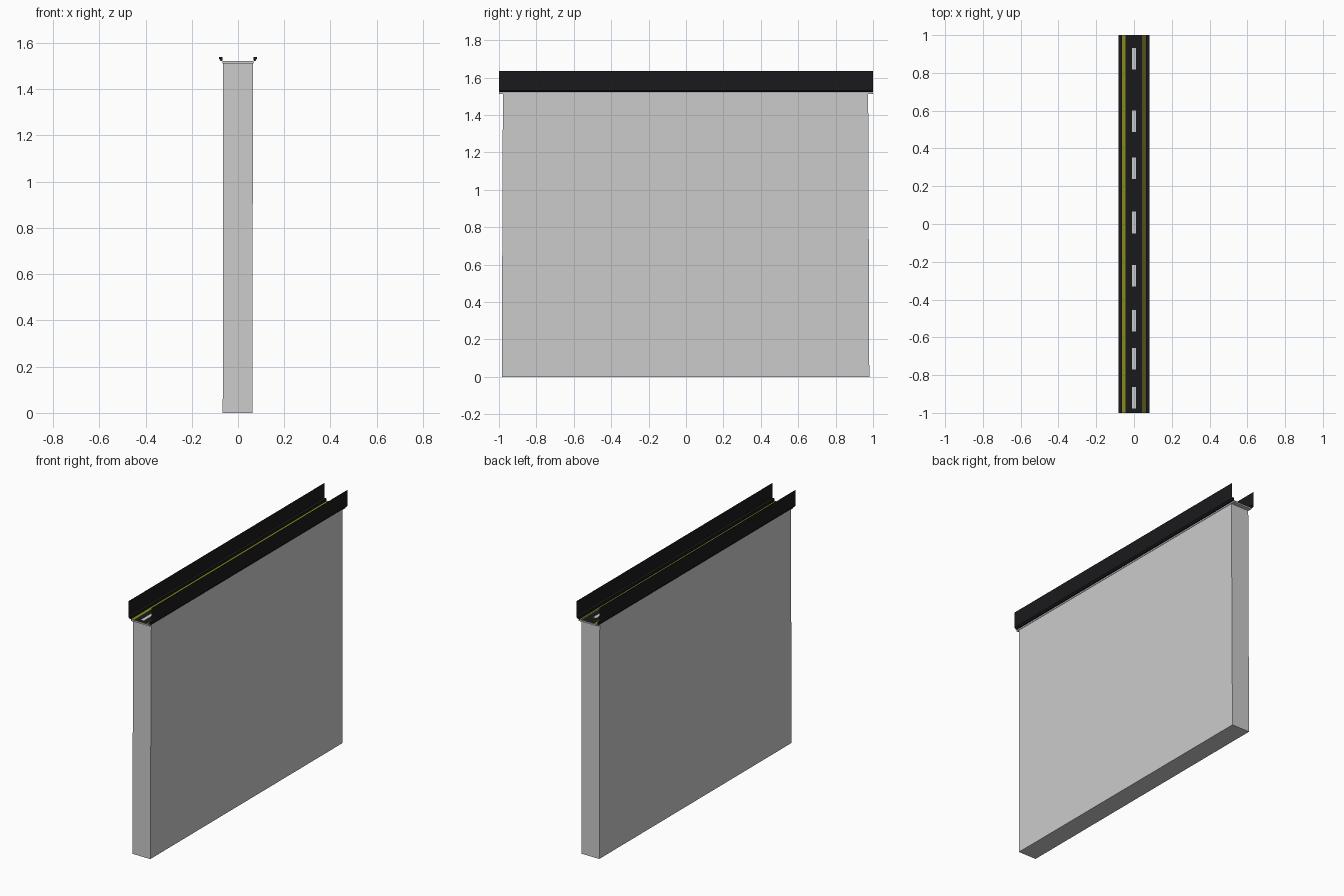
import bpy

if "Cube" in bpy.data.objects:
    bpy.data.objects.remove(bpy.data.objects["Cube"])


def material(name, rgb):
    m = bpy.data.materials.new(name)
    m.diffuse_color = (*rgb, 1)
    m.use_nodes = True
    m.node_tree.nodes["Principled BSDF"].inputs["Base Color"].default_value = m.diffuse_color
    return m


black = material("asphalt_black", (0.01, 0.01, 0.012))
yellow = material("line_yellow", (0.25, 0.25, 0.01))


def mesh_object(name, verts, faces, mat=None):
    me = bpy.data.meshes.new(name)
    me.from_pydata(verts, [], faces)
    me.update()
    ob = bpy.data.objects.new(name, me)
    bpy.context.collection.objects.link(ob)
    if mat:
        me.materials.append(mat)
    return ob


def block(name, bottom, top, z0, z1, mat=None):
    """Box whose bottom and top rectangles (x0, x1, y0, y1) may differ."""
    verts = []
    for (x0, x1, y0, y1), z in ((bottom, z0), (top, z1)):
        verts += [(x0, y0, z), (x1, y0, z), (x1, y1, z), (x0, y1, z)]
    faces = [(3, 2, 1, 0), (4, 5, 6, 7)]
    faces += [(i, (i + 1) % 4, (i + 1) % 4 + 4, i + 4) for i in range(4)]
    return mesh_object(name, verts, faces, mat)


def strip(name, x0, x1, y0, y1, z, mat=None):
    return mesh_object(name, [(x0, y0, z), (x1, y0, z), (x1, y1, z), (x0, y1, z)],
                       [(0, 1, 2, 3)], mat)


# Supporting wall, very slightly skewed, and the thin deck slab on it
block("support_wall", (-0.066, 0.062, -0.985, 0.98), (-0.065, 0.065, -0.979, 0.974), 0, 1.512)
block("deck_slab", (-0.067, 0.068, -1, 1), (-0.067, 0.068, -1, 1), 1.512, 1.521)

# Road surface
strip("road_surface", -0.07, 0.07, -1, 1, 1.523, black)

# Kerbs (solid, chamfered underneath) and sheet-thin barriers
for side, s in (("left", -1), ("right", 1)):
    profile = [(0.066, 1.524), (0.074, 1.522), (0.083, 1.532), (0.083, 1.54), (0.066, 1.54)]
    n = len(profile)
    verts = [(s * x, y, z) for y in (-1, 1) for x, z in profile]
    faces = [tuple(range(n)), tuple(range(2 * n - 1, n - 1, -1))]
    faces += [((i + 1) % n, i, i + n, (i + 1) % n + n) for i in range(n)]
    if s < 0:
        faces = [f[::-1] for f in faces]
    mesh_object(side + "_kerb", verts, faces, black)
    x = s * 0.083
    mesh_object(side + "_barrier",
                [(x, -1, 1.535), (x, 1, 1.535), (x, 1, 1.635), (x, -1, 1.635)],
                [(0, 1, 2, 3) if s > 0 else (3, 2, 1, 0)], black)

# Edge lines
strip("left_edge_line", -0.064, -0.044, -1, 1, 1.525, yellow)
strip("right_edge_line_inner", 0.046, 0.050, -1, 1, 1.525, yellow)
strip("right_edge_line_outer", 0.055, 0.060, -1, 1, 1.525, yellow)

# Centre dashes
for i, y in enumerate((0.875, 0.545, 0.295, 0.008, -0.275, -0.513, -0.713, -0.92)):
    strip(f"centre_dash_{i + 1}", -0.01, 0.01, y - 0.057, y + 0.057, 1.525)
